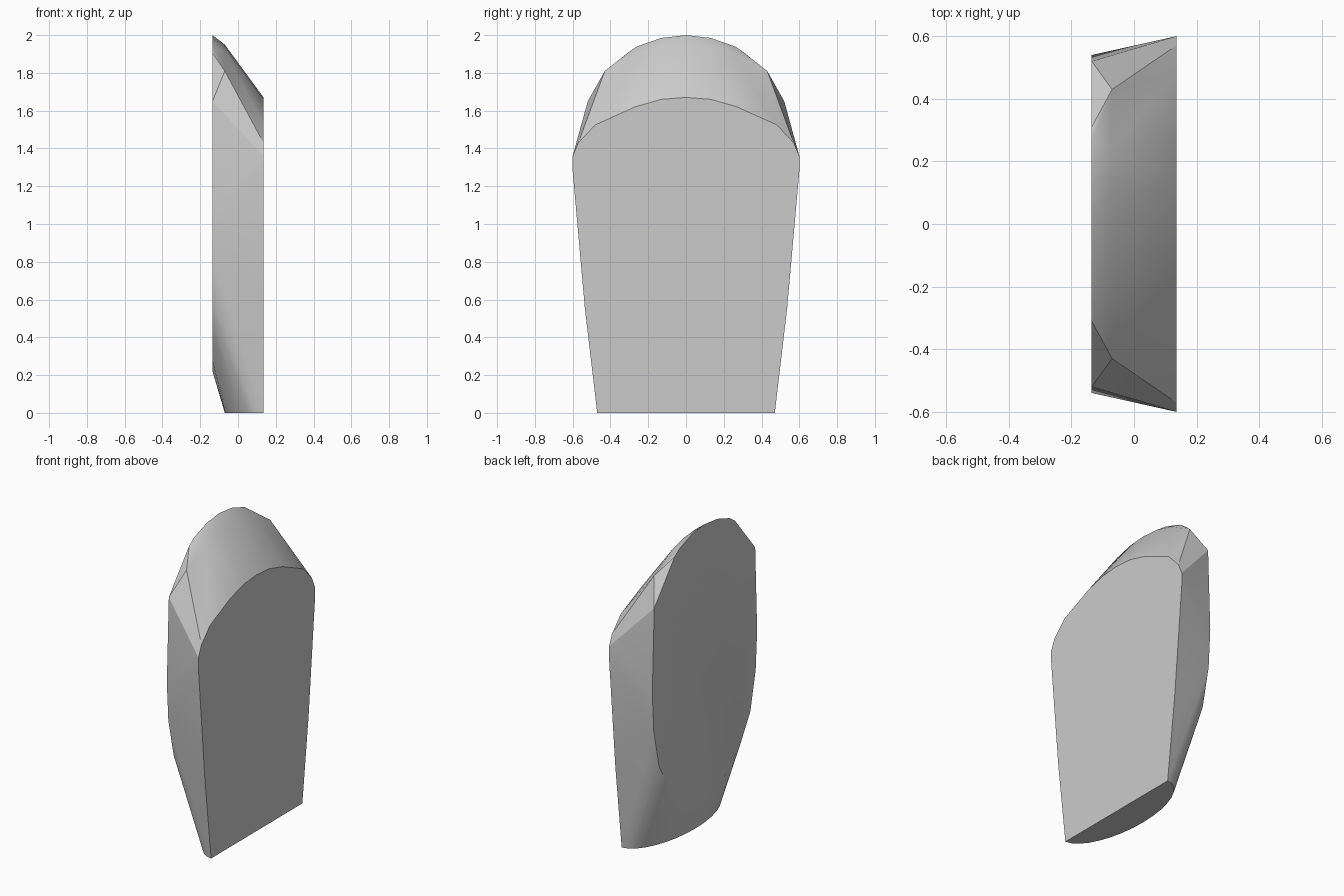
import bpy
import bmesh
from math import cos, sin, pi, radians

cube = bpy.data.objects.get("Cube")
if cube:
    bpy.data.objects.remove(cube, do_unlink=True)

HALF = 0.135  # half the thickness

# Half outlines as (y, z), mirrored across y = 0
broad_face = [(0.47, 0), (0.535, 0.55), (0.60, 1.28), (0.60, 1.36), (0.57, 1.43),
              (0.48, 1.525), (0.27, 1.62), (0.13, 1.66), (0, 1.67)]
rounded_face = [(0, 0.22), (0.2, 0.275), (0.37, 0.43), (0.47, 0.60), (0.525, 0.85),
                (0.54, 1.1), (0.52, 1.65), (0.31, 1.905), (0.26, 1.94),
                (0.13, 1.985), (0, 2)]
top_ridge = [(0.43, 1.81), (0.24, 1.91), (0.12, 1.94), (0, 1.95)]

points = [(HALF, y, z) for y, z in broad_face]
points += [(-HALF, y, z) for y, z in rounded_face]
points += [(-0.07, y, z) for y, z in top_ridge]

# Curved edge of the flat base
for i in range(1, 9):
    a = i / 8 * pi / 2
    points.append((HALF - 0.205 * sin(a), 0.47 * cos(a), 0))

# Wrap all the outlines in one faceted block
mirrored = [(x, -y, z) for x, y, z in points if y > 0.001]
bm = bmesh.new()
for p in points + mirrored:
    bm.verts.new(p)
hull = bmesh.ops.convex_hull(bm, input=bm.verts[:])
loose = [v for v in bm.verts if not v.link_faces]
bmesh.ops.delete(bm, geom=loose, context='VERTS')
bmesh.ops.dissolve_limit(bm, angle_limit=radians(0.5),
                         verts=bm.verts[:], edges=bm.edges[:])
bmesh.ops.recalc_face_normals(bm, faces=bm.faces[:])

mesh = bpy.data.meshes.new("rounded_block")
bm.to_mesh(mesh)
bm.free()
block = bpy.data.objects.new("rounded_block", mesh)
bpy.context.collection.objects.link(block)

# Plain grey
grey = bpy.data.materials.new("light_grey")
grey.use_nodes = True
color = (0.6, 0.6, 0.6, 1)
grey.diffuse_color = color
grey.node_tree.nodes["Principled BSDF"].inputs["Base Color"].default_value = color
mesh.materials.append(grey)

# Soft sides, crisp rims
bpy.ops.object.select_all(action='DESELECT')
block.select_set(True)
bpy.context.view_layer.objects.active = block
bpy.ops.object.shade_smooth_by_angle(angle=radians(30))
